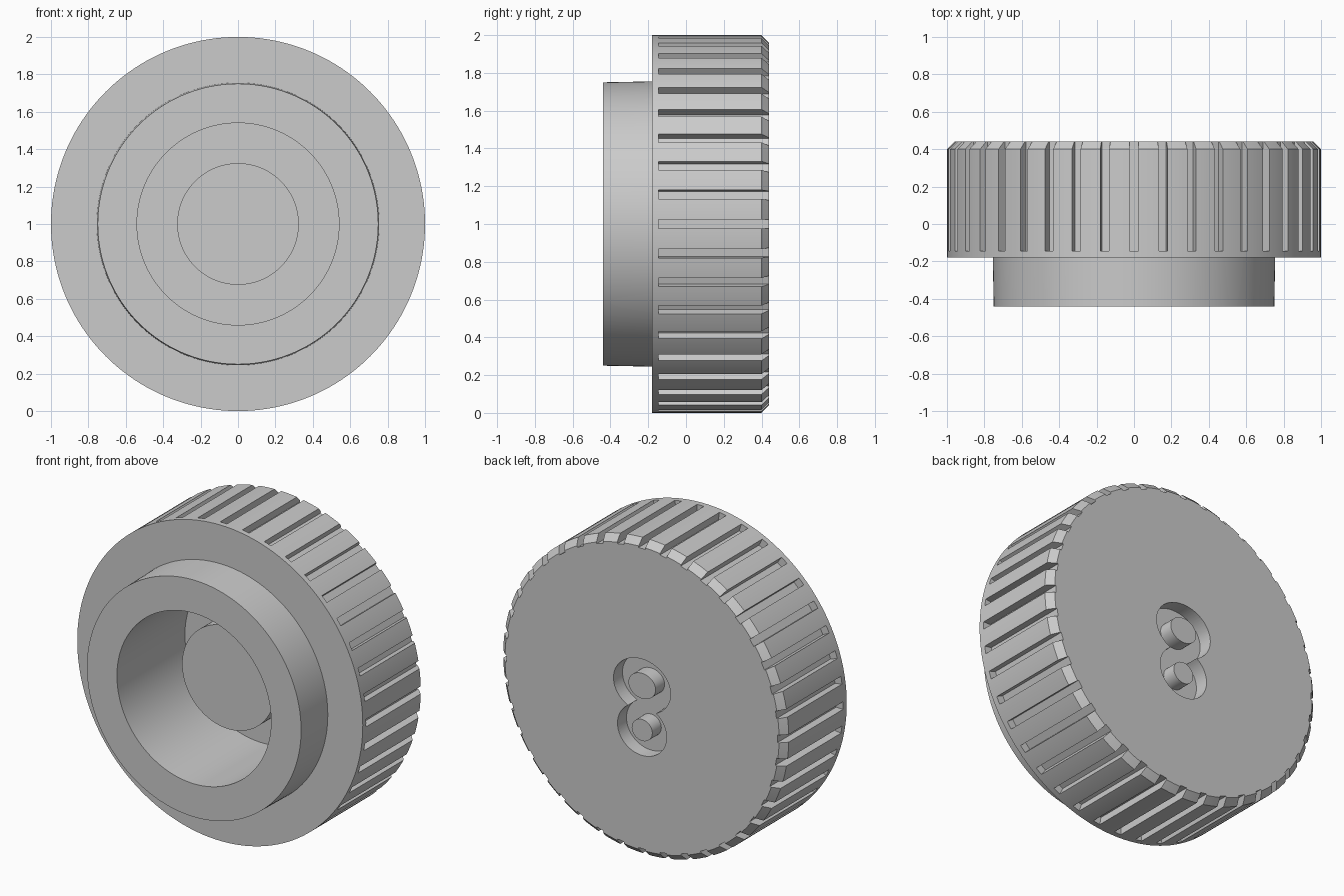
import bpy
import bmesh
from math import radians, tau
from mathutils import Matrix, Vector

if "Cube" in bpy.data.objects:
    bpy.data.objects.remove(bpy.data.objects["Cube"], do_unlink=True)

CENTRE = Vector((0, 0, 1))
BACK = 0.44          # rear face of the knob
POCKET_DEPTH = 0.09
GROOVES = 40

grey = bpy.data.materials.new("plain grey")
grey.use_nodes = True
grey.diffuse_color = (0.6, 0.6, 0.6, 1)
grey.node_tree.nodes["Principled BSDF"].inputs["Base Color"].default_value = (0.6, 0.6, 0.6, 1)


def make_object(name, bm):
    bmesh.ops.recalc_face_normals(bm, faces=bm.faces)
    mesh = bpy.data.meshes.new(name)
    bm.to_mesh(mesh)
    bm.free()
    mesh.materials.append(grey)
    obj = bpy.data.objects.new(name, mesh)
    obj.location = CENTRE
    bpy.context.collection.objects.link(obj)
    return obj


def lathe(name, profile, steps=160):
    """Spin (radius, y) points about the y axis."""
    bm = bmesh.new()
    verts = [bm.verts.new((r, y, 0)) for r, y in profile]
    edges = [bm.edges.new(pair) for pair in zip(verts, verts[1:])]
    bmesh.ops.spin(bm, geom=verts + edges, cent=(0, 0, 0), axis=(0, 1, 0),
                   angle=tau, steps=steps)
    bmesh.ops.remove_doubles(bm, verts=bm.verts, dist=0.0005)
    return make_object(name, bm)


def oval_plug(name, half_width, half_height, z, y0, y1):
    """Oval cylinder lying along y."""
    bm = bmesh.new()
    bmesh.ops.create_cone(bm, cap_ends=True, segments=64, radius1=1, radius2=1, depth=1)
    place = (Matrix.Translation((0, (y0 + y1) / 2, z))
             @ Matrix.Diagonal((half_width, y1 - y0, half_height, 1))
             @ Matrix.Rotation(radians(90), 4, "X"))
    bm.transform(place)
    return make_object(name, bm)


def activate(obj):
    bpy.ops.object.select_all(action="DESELECT")
    obj.select_set(True)
    bpy.context.view_layer.objects.active = obj


def cut(target, cutter):
    mod = target.modifiers.new("cut", "BOOLEAN")
    mod.operation = "DIFFERENCE"
    mod.solver = "EXACT"
    mod.object = cutter
    activate(target)
    bpy.ops.object.modifier_apply(modifier=mod.name)
    bpy.data.objects.remove(cutter, do_unlink=True)


def smooth(obj):
    activate(obj)
    bpy.ops.object.shade_smooth_by_angle(angle=radians(30))


# Knob body: centre post, bore, front collar, grip rim and chamfered back
body = lathe("knob_body", [
    (0, -0.095), (0.325, -0.095), (0.325, 0.24), (0.54, 0.24),
    (0.54, -0.44), (0.75, -0.44), (0.755, -0.18), (1, -0.18),
    (1, 0.4), (0.96, BACK), (0, BACK)])

# Grip grooves around the rim, open at the back
bm = bmesh.new()
for i in range(GROOVES):
    place = (Matrix.Rotation(tau * i / GROOVES, 4, "Y")
             @ Matrix.Translation((1.05, 0.2275, 0))
             @ Matrix.Diagonal((0.2, 0.745, 0.048, 1)))
    bmesh.ops.create_cube(bm, size=1, matrix=place)
cut(body, make_object("groove_cutter", bm))

# Two overlapping oval pockets in the back, each with a flush peg
floor = BACK - POCKET_DEPTH
pockets = [("upper", 0.2, 0.17, 0.08, 0.095, 0.08),
           ("lower", 0.172, 0.16, -0.2, 0.072, 0.068)]
for name, width, height, z, peg_width, peg_height in pockets:
    cut(body, oval_plug(name + "_pocket_cutter", width, height, z, floor, BACK + 0.1))
for name, width, height, z, peg_width, peg_height in pockets:
    smooth(oval_plug(name + "_peg", peg_width, peg_height, z, floor - 0.02, BACK))
smooth(body)
